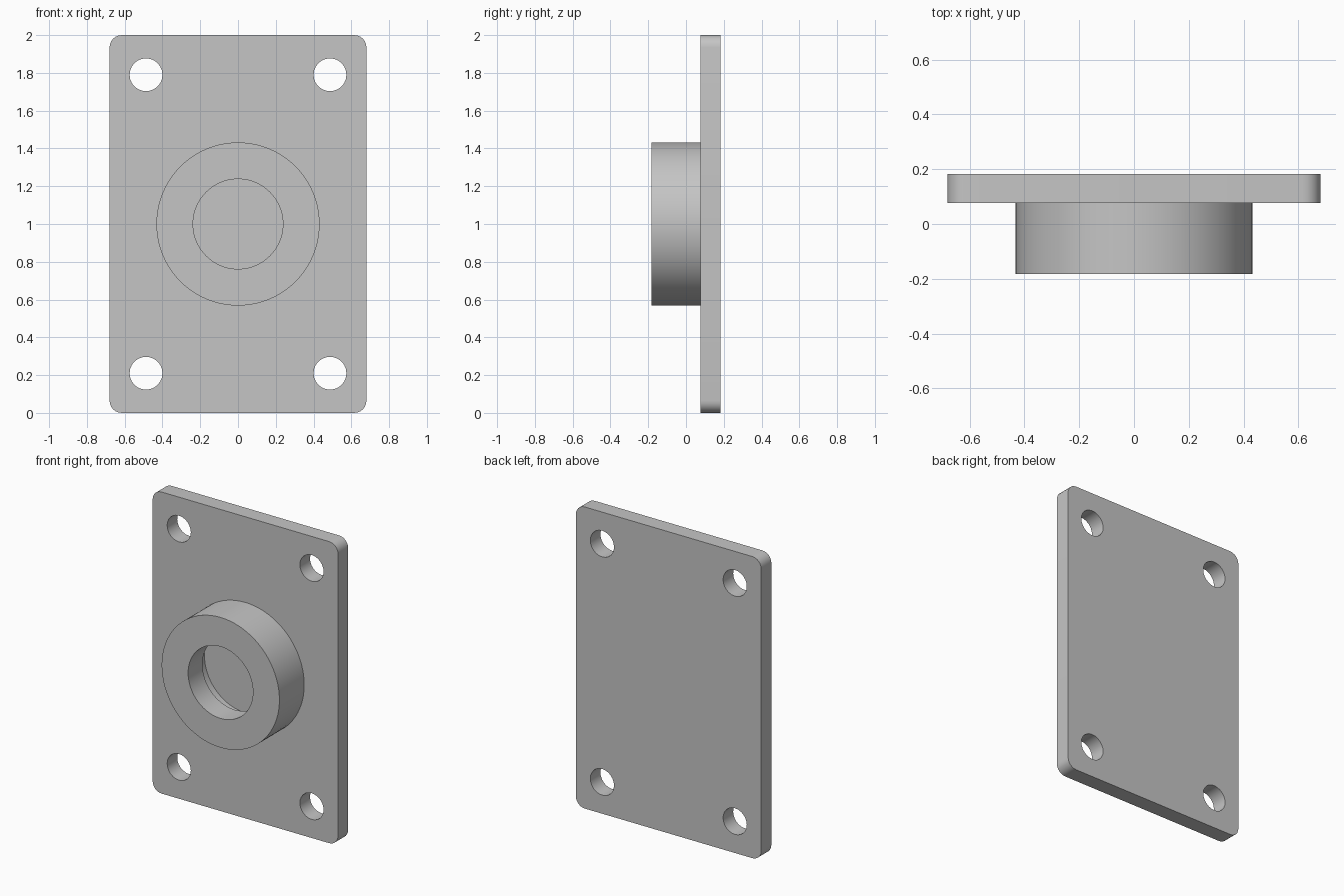
import bpy
import bmesh
import math
from mathutils import Matrix

cube = bpy.data.objects.get("Cube")
if cube:
    bpy.data.objects.remove(cube, do_unlink=True)

# Main dimensions
HALF_W, HEIGHT = 0.68, 2.0
PLATE_FRONT, BACK, FRONT = 0.077, 0.183, -0.183
MID_Z = HEIGHT / 2
BOSS_R, BORE_R, RECESS_R, STEP_Y = 0.432, 0.238, 0.30, -0.033
HOLE_X, HOLE_Z, HOLE_R = 0.487, 0.79, 0.087

grey = bpy.data.materials.new("plain grey")
grey.use_nodes = True
colour = (0.56, 0.56, 0.56, 1)
grey.diffuse_color = colour
grey.node_tree.nodes["Principled BSDF"].inputs["Base Color"].default_value = colour


def finish(name, bm):
    """Turn a bmesh into a named grey object."""
    bmesh.ops.recalc_face_normals(bm, faces=bm.faces[:])
    mesh = bpy.data.meshes.new(name)
    bm.to_mesh(mesh)
    bm.free()
    mesh.materials.append(grey)
    obj = bpy.data.objects.new(name, mesh)
    bpy.context.collection.objects.link(obj)
    return obj


def select_only(obj):
    bpy.ops.object.select_all(action='DESELECT')
    obj.select_set(True)
    bpy.context.view_layer.objects.active = obj


# Plate with rounded corners
bm = bmesh.new()
bmesh.ops.create_cube(bm, size=1)
bmesh.ops.scale(bm, vec=(2 * HALF_W, BACK - PLATE_FRONT, HEIGHT), verts=bm.verts)
bmesh.ops.translate(bm, vec=(0, (BACK + PLATE_FRONT) / 2, MID_Z), verts=bm.verts)
corners = [e for e in bm.edges
           if abs(e.verts[0].co.y - e.verts[1].co.y) > 0.01]
bmesh.ops.bevel(bm, geom=corners, offset=0.065, segments=6, profile=0.5,
                affect='EDGES')
plate = finish("mounting_plate", bm)

# Four bolt holes
bm = bmesh.new()
for sx in (-1, 1):
    for sz in (-1, 1):
        place = (Matrix.Translation((sx * HOLE_X, (BACK + PLATE_FRONT) / 2,
                                     MID_Z + sz * HOLE_Z))
                 @ Matrix.Rotation(math.pi / 2, 4, 'X'))
        bmesh.ops.create_cone(bm, cap_ends=True, segments=24, radius1=HOLE_R,
                              radius2=HOLE_R, depth=0.4, matrix=place)
cutter = finish("bolt_hole_cutter", bm)
cutter.hide_render = True
cut = plate.modifiers.new("bolt_holes", 'BOOLEAN')
cut.operation = 'DIFFERENCE'
cut.solver = 'EXACT'
cut.object = cutter
select_only(plate)
bpy.ops.object.modifier_apply(modifier=cut.name)
bpy.data.objects.remove(cutter, do_unlink=True)

# Round boss with a bore that widens behind its lip
profile = [(BOSS_R, PLATE_FRONT + 0.003), (BOSS_R, FRONT), (BORE_R, FRONT),
           (BORE_R, STEP_Y), (RECESS_R, STEP_Y), (RECESS_R, PLATE_FRONT + 0.003)]
bm = bmesh.new()
ring = [bm.verts.new((r, y, 0)) for r, y in profile]
edges = [bm.edges.new((ring[i - 1], ring[i])) for i in range(len(ring))]
bmesh.ops.spin(bm, geom=ring + edges, cent=(0, 0, 0), axis=(0, 1, 0),
               angle=2 * math.pi, steps=80, use_merge=True)
bmesh.ops.remove_doubles(bm, verts=bm.verts[:], dist=0.0001)
bmesh.ops.translate(bm, vec=(0, 0, MID_Z), verts=bm.verts)
boss = finish("round_boss", bm)

for part in (plate, boss):
    select_only(part)
    bpy.ops.object.shade_smooth_by_angle(angle=math.radians(30))
